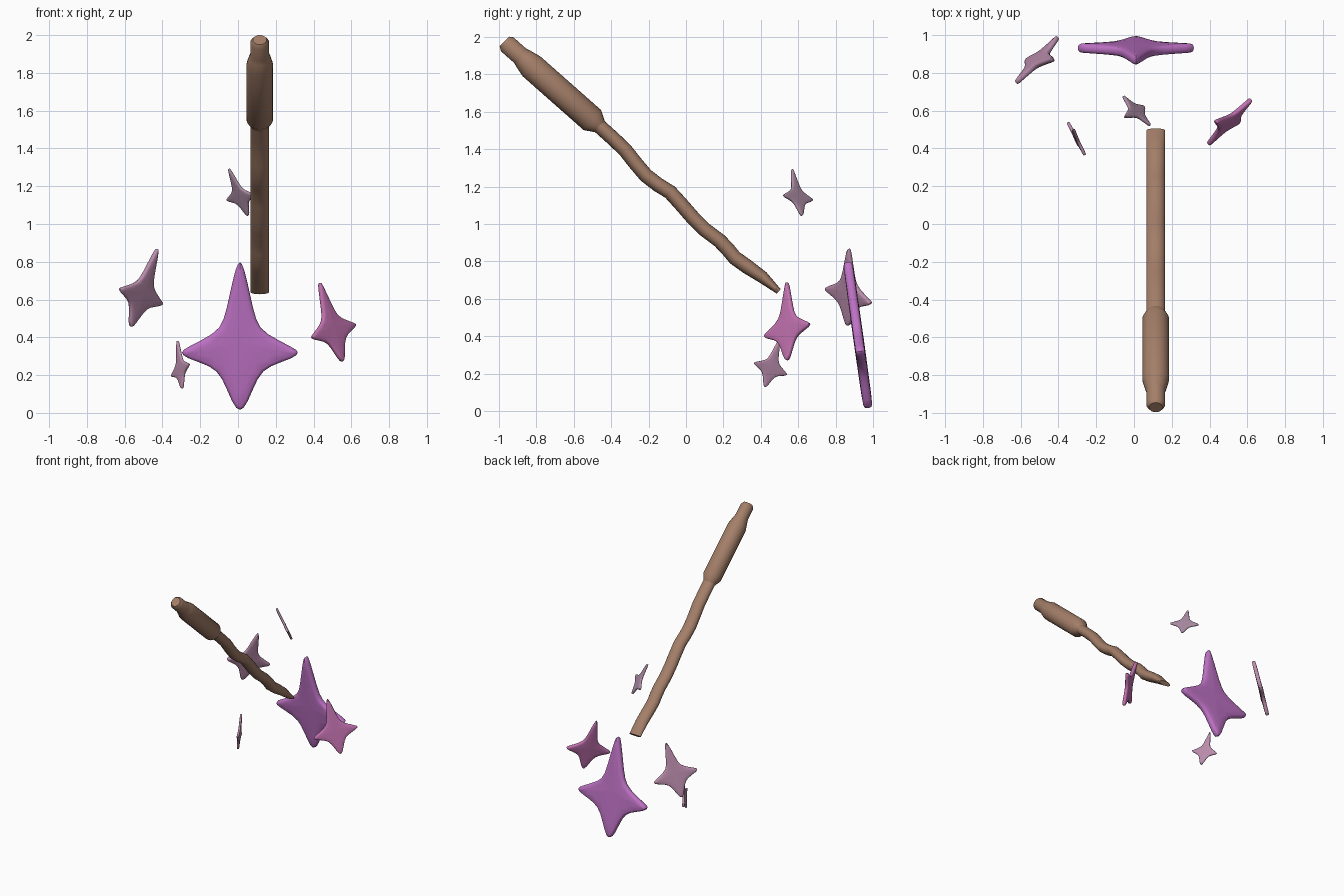
import bpy, bmesh, math
from mathutils import Vector, Matrix

if "Cube" in bpy.data.objects:
    bpy.data.objects.remove(bpy.data.objects["Cube"])


def material(name, rgb):
    m = bpy.data.materials.new(name)
    m.diffuse_color = (*rgb, 1)
    m.use_nodes = True
    m.node_tree.nodes["Principled BSDF"].inputs["Base Color"].default_value = m.diffuse_color
    return m


def finish(name, bm, mat, angle):
    bmesh.ops.recalc_face_normals(bm, faces=bm.faces)
    me = bpy.data.meshes.new(name)
    bm.to_mesh(me)
    bm.free()
    ob = bpy.data.objects.new(name, me)
    bpy.context.collection.objects.link(ob)
    me.materials.append(mat)
    bpy.ops.object.select_all(action='DESELECT')
    ob.select_set(True)
    bpy.context.view_layer.objects.active = ob
    bpy.ops.object.shade_smooth_by_angle(angle=math.radians(angle))
    return ob


def bridge(bm, rings):
    for a, b in zip(rings, rings[1:]):
        n = len(a)
        for i in range(n):
            bm.faces.new((a[i], a[(i + 1) % n], b[(i + 1) % n], b[i]))
    bm.faces.new(rings[0])
    bm.faces.new(rings[-1])


def loft(name, stations, mat, x=0.115, sides=20):
    """Elliptical tube in the yz plane; stations are (y, z, x radius, in-plane radius)."""
    bm = bmesh.new()
    rings = []
    for i, (y, z, rx, rp) in enumerate(stations):
        a, b = stations[max(i - 1, 0)], stations[min(i + 1, len(stations) - 1)]
        d = Vector((0, b[0] - a[0], b[1] - a[1])).normalized()
        nrm = Vector((0, -d.z, d.y))
        rings.append([bm.verts.new(Vector((x, y, z)) + Vector((rx * math.cos(t), 0, 0))
                                   + nrm * rp * math.sin(t))
                      for t in (2 * math.pi * k / sides for k in range(sides))])
    bridge(bm, rings)
    return finish(name, bm, mat, 35)


def star(name, top, bottom, left, right, mat):
    """Puffy four-pointed star placed by its four tips."""
    top, bottom, left, right = map(Vector, (top, bottom, left, right))
    up = (top - bottom).normalized()
    s = (top - bottom).length / 0.81
    side = right - left
    side = (side - up * side.dot(up)).normalized()
    normal = side.cross(up)
    centre = bottom + up * 0.32 * s
    half = [(0, .492), (.024, .45), (.055, .31), (.086, .16), (.13, .10), (.29, .022),
            (.314, 0), (.29, -.033), (.15, -.075), (.095, -.13), (.04, -.28), (0, -.322)]
    pts = [Vector(p) for p in half] + [Vector((-p[0], p[1])) for p in half[-2:0:-1]]
    n = len(pts)
    inward = []
    for i in range(n):
        t = (pts[(i + 1) % n] - pts[i - 1]).normalized()
        inward.append(Vector((t.y, -t.x)))
    bm = bmesh.new()
    rings = []
    for d, h in ((.022, -.028), (.006, -.02), (0, 0), (.006, .02), (.022, .028)):
        ring = []
        for p, w in zip(pts, inward):
            q = p + w * d
            ring.append(bm.verts.new(centre + s * (side * q.x + up * q.y + normal * h)))
        rings.append(ring)
    bridge(bm, rings)
    ob = finish(name, bm, mat, 60)
    ob.modifiers.new("soften", 'SUBSURF').levels = 1
    ob.modifiers["soften"].render_levels = 1
    return ob


wood = material("wood", (.37, .21, .14))
violet = material("violet", (.52, .17, .56))
pink = material("pink", (.55, .17, .44))
rose = material("rose", (.50, .27, .42))
mauve = material("mauve", (.42, .27, .38))

# wand: end knob, thick grip
loft("wand_grip", [(-.97, 1.975, .036, .036), (-.955, 1.96, .05, .05), (-.885, 1.898, .05, .05),
                   (-.865, 1.88, .058, .058), (-.825, 1.842, .071, .071), (-.50, 1.555, .071, .071),
                   (-.458, 1.518, .046, .038)], wood)

# wand: wavy shaft, flattened towards the tip
shaft = [(-.50, 1.555), (-.458, 1.518), (-.39, 1.457), (-.325, 1.395), (-.27, 1.325), (-.215, 1.26),
         (-.15, 1.21), (-.085, 1.17), (-.03, 1.11), (.035, 1.035), (.10, .97), (.18, .91),
         (.225, .863), (.26, .82), (.33, .77), (.41, .715), (.45, .68), (.495, .64)]
loft("wand_shaft", [(y, z, .05, min(.039, .015 + (.5 - y) * .2)) for y, z in shaft], wood)

# stars, each given by top, bottom, left and right tip
star("large_star", (.01, .862, .81), (.01, .975, .003), (-.31, .93, .32), (.32, .93, .32), violet)
star("right_star", (.43, .54, .695), (.555, .54, .265), (.39, .42, .41), (.63, .665, .46), pink)
star("left_star", (-.425, .87, .875), (-.57, .865, .45), (-.63, .75, .64), (-.40, .995, .58), rose)
star("upper_star", (-.05, .565, 1.297), (.055, .62, 1.04), (-.065, .68, 1.12), (.09, .53, 1.12), mauve)
star("lower_star", (-.32, .50, .385), (-.295, .42, .125), (-.35, .54, .20), (-.255, .36, .285), rose)
